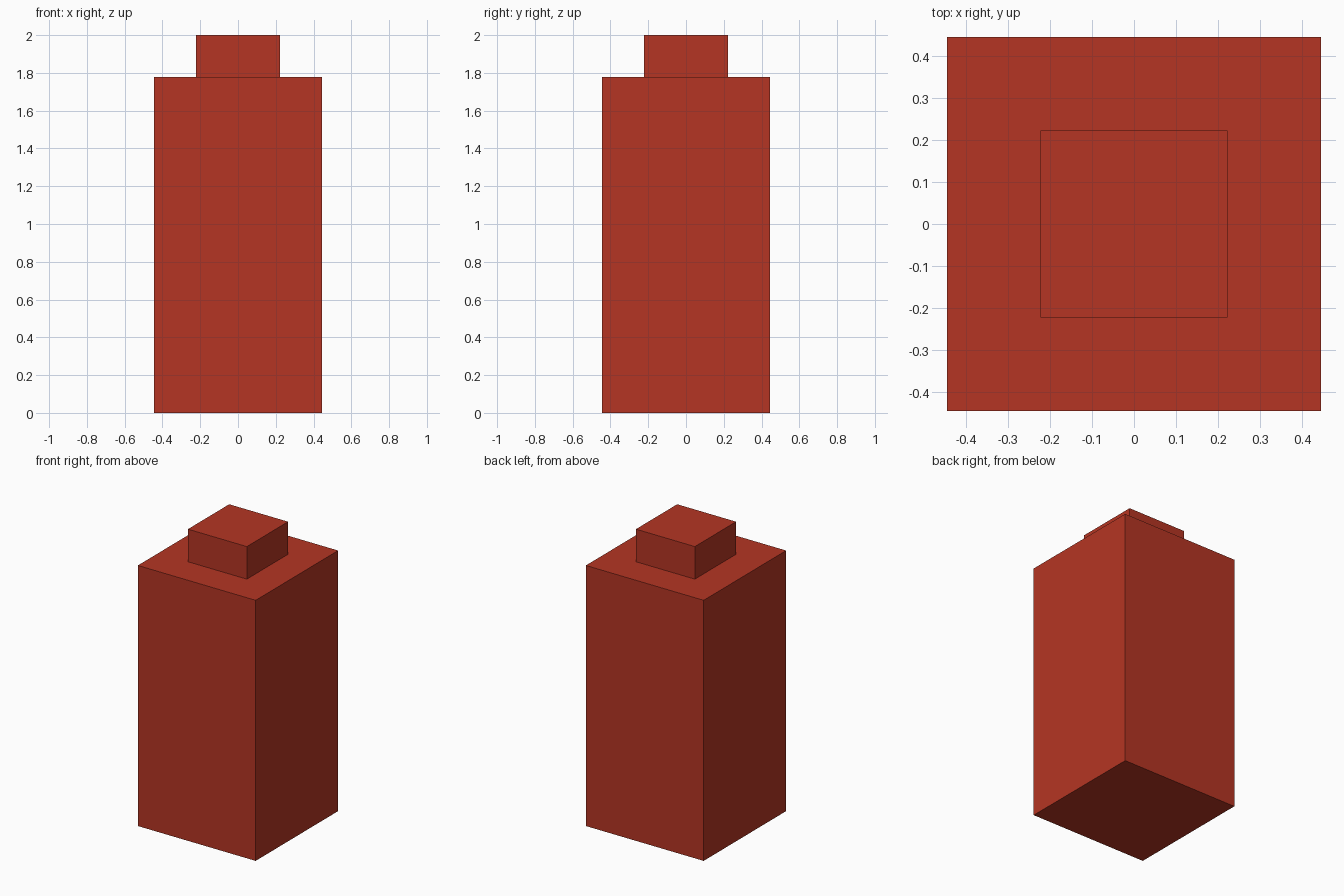
import bpy

if "Cube" in bpy.data.objects:
    bpy.data.objects.remove(bpy.data.objects["Cube"])

UNIT = 2 / 9  # module: the whole model is nine modules tall

red = bpy.data.materials.new("red")
red.diffuse_color = (0.46, 0.036, 0.017, 1)
red.use_nodes = True
red.node_tree.nodes["Principled BSDF"].inputs["Base Color"].default_value = red.diffuse_color


def box(name, width, z0, height):
    """Square-based box centred on the z axis, standing at z0."""
    bpy.ops.mesh.primitive_cube_add(size=1, location=(0, 0, z0 + height / 2))
    obj = bpy.context.object
    obj.name = name
    obj.scale = (width, width, height)
    bpy.ops.object.transform_apply(location=False, rotation=False, scale=True)
    obj.data.materials.append(red)
    return obj


# Tall main block
box("body", 4 * UNIT, 0, 8 * UNIT)
# Small square cap on top
box("cap", 2 * UNIT, 8 * UNIT, UNIT)
